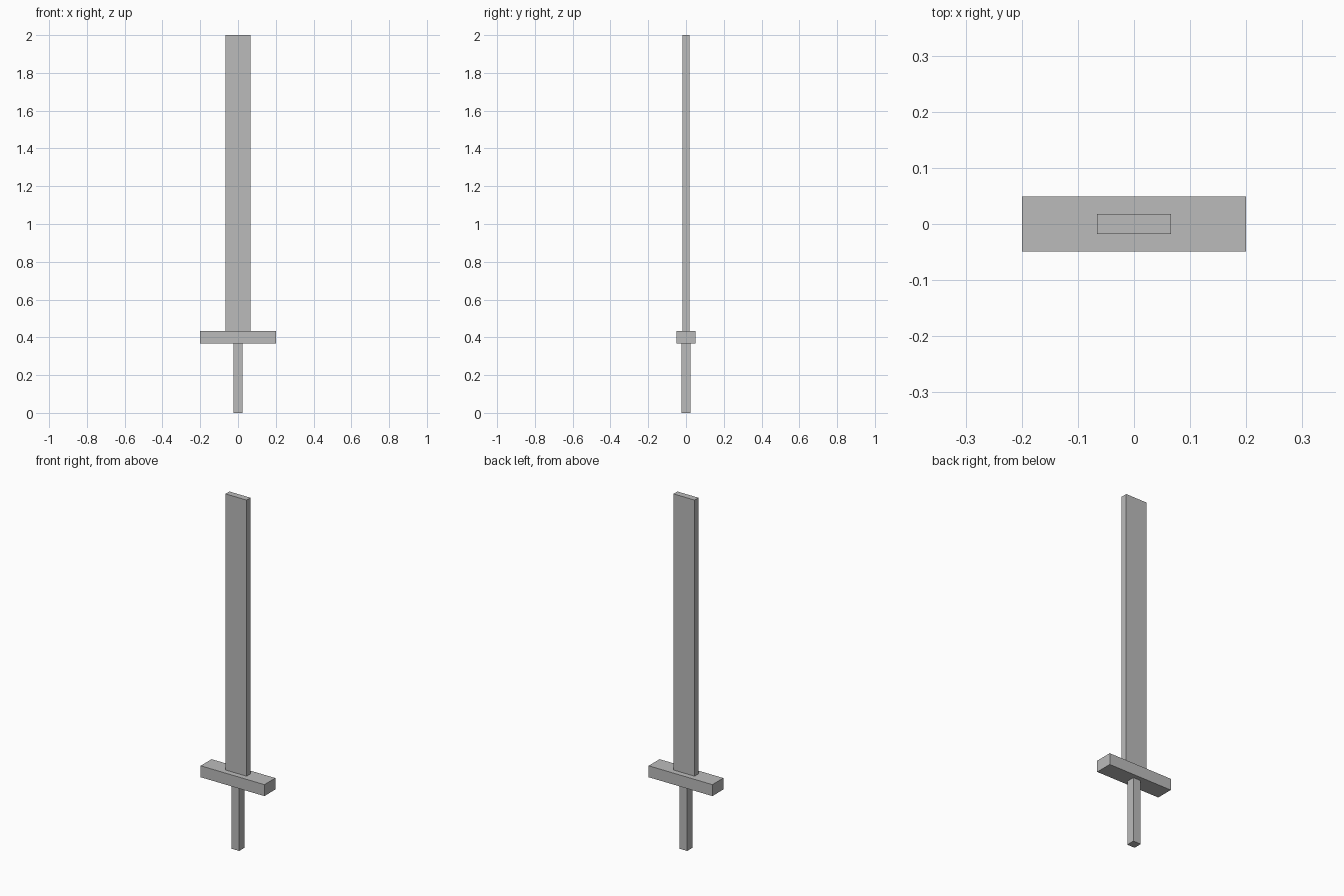
import bpy

# Remove the default cube
default = bpy.data.objects.get("Cube")
if default:
    bpy.data.objects.remove(default, do_unlink=True)

# One plain grey for every part
grey = bpy.data.materials.new("plain grey")
grey.use_nodes = True
colour = (0.5, 0.5, 0.5, 1)
grey.diffuse_color = colour
grey.node_tree.nodes["Principled BSDF"].inputs["Base Color"].default_value = colour


def box(name, width, depth, bottom, top):
    """Flat-faced box centred on the z axis."""
    bpy.ops.mesh.primitive_cube_add(size=1, location=(0, 0, (bottom + top) / 2))
    part = bpy.context.object
    part.name = name
    part.scale = (width, depth, top - bottom)
    bpy.ops.object.transform_apply(location=False, rotation=False, scale=True)
    part.data.materials.append(grey)
    return part


# Square grip, crossguard and flat blade
box("grip", 0.048, 0.048, 0, 0.368)
box("crossguard", 0.4, 0.098, 0.368, 0.433)
box("blade", 0.132, 0.035, 0.433, 2)
